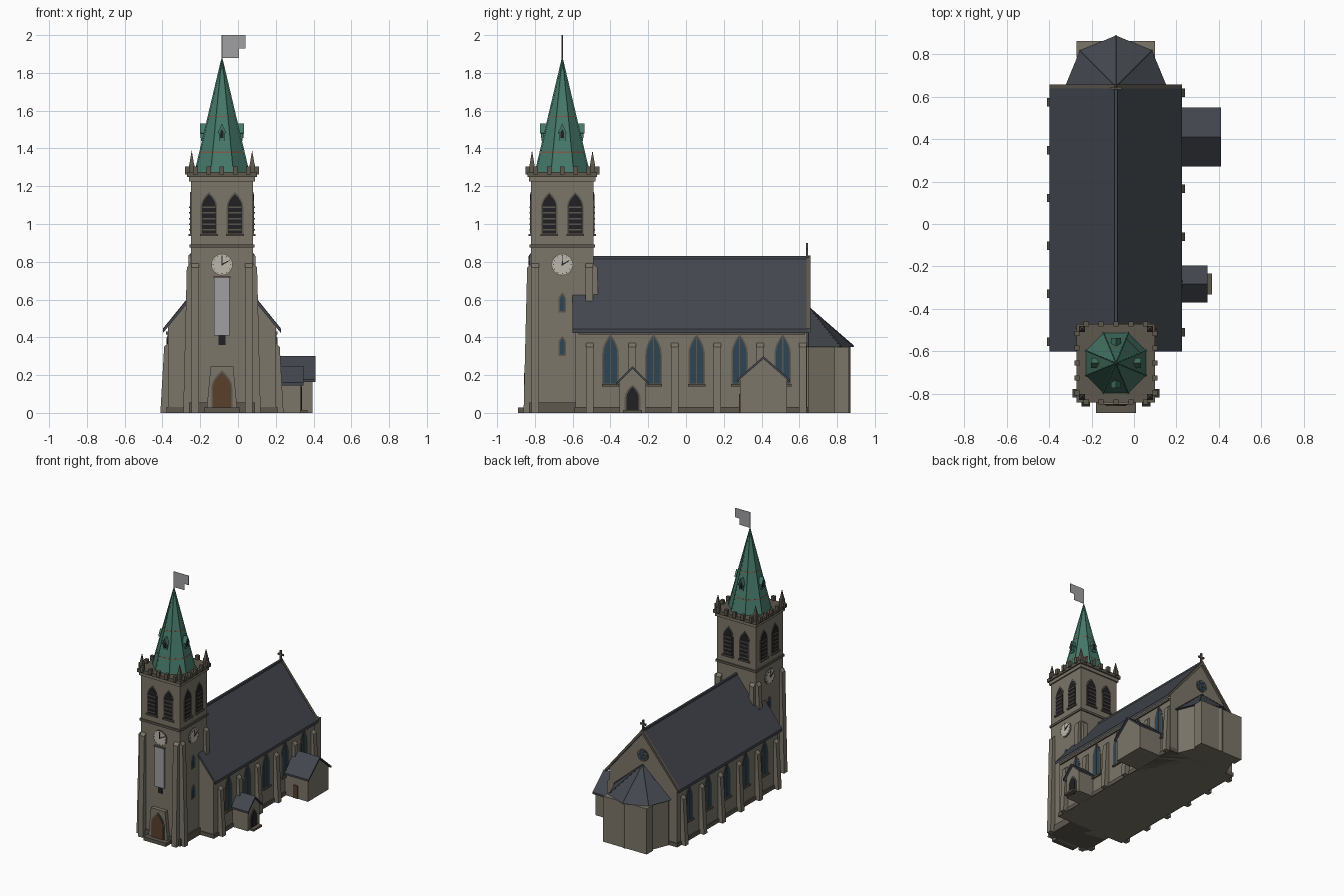
import bpy, bmesh
from math import pi, cos, sin, radians
from mathutils import Matrix, Vector

if "Cube" in bpy.data.objects:
    bpy.data.objects.remove(bpy.data.objects["Cube"])

CX, TY = -0.085, -0.655          # church axis, tower centre


def material(name, r, g, b):
    m = bpy.data.materials.new(name)
    m.diffuse_color = (r, g, b, 1)
    m.use_nodes = True
    m.node_tree.nodes["Principled BSDF"].inputs["Base Color"].default_value = m.diffuse_color
    return m


STONE = material("stone", .20, .18, .14)
TRIM = material("dark_stone", .11, .095, .075)
SLATE = material("slate", .055, .062, .075)
COPPER = material("copper", .06, .19, .14)
RED = material("red_band", .22, .09, .06)
GLASS = material("glass", .03, .06, .09)
DARK = material("dark", .015, .015, .018)
WOOD = material("wood", .10, .05, .025)
PALE = material("pale", .50, .48, .42)
GREY = material("grey", .35, .35, .36)


def finish(name, bm, mat):
    bmesh.ops.recalc_face_normals(bm, faces=bm.faces)
    me = bpy.data.meshes.new(name)
    bm.to_mesh(me)
    bm.free()
    me.materials.append(mat)
    ob = bpy.data.objects.new(name, me)
    bpy.context.collection.objects.link(ob)
    return ob


def frame(x, y, deg=0):
    """Local x runs along a wall, z up, -y outward; 0 front, 90 right, 180 back, -90 left."""
    return Matrix.Translation((x, y, 0)) @ Matrix.Rotation(radians(deg), 4, 'Z')


def prism(name, pts, w0, w1, M, mat):
    """Profile in (along, up), extruded outward from w0 to w1."""
    bm = bmesh.new()
    a = [bm.verts.new(M @ Vector((u, -w0, v))) for u, v in pts]
    b = [bm.verts.new(M @ Vector((u, -w1, v))) for u, v in pts]
    bm.faces.new(a)
    bm.faces.new(b[::-1])
    for i in range(len(pts)):
        j = (i + 1) % len(pts)
        bm.faces.new((a[i], a[j], b[j], b[i]))
    return finish(name, bm, mat)


def block(name, u0, u1, v0, v1, w0, w1, M, mat):
    return prism(name, [(u0, v0), (u1, v0), (u1, v1), (u0, v1)], w0, w1, M, mat)


def arch(h, z0, zs, z1, u=0, n=4):
    right = [(u + h * (1 - (i / n) ** 2), zs + (z1 - zs) * i / n) for i in range(n)]
    left = [(2 * u - a, b) for a, b in right[::-1]]
    return [(u - h, z0), (u + h, z0)] + right + [(u, z1)] + left


def disc(r, z, u=0, n=24):
    return [(u + r * cos(2 * pi * i / n), z + r * sin(2 * pi * i / n)) for i in range(n)]


def cone(name, r0, r1, z0, z1, n, x, y, mat, rot=0):
    bm = bmesh.new()
    M = Matrix.Translation((x, y, (z0 + z1) / 2)) @ Matrix.Rotation(rot, 4, 'Z')
    bmesh.ops.create_cone(bm, cap_ends=True, segments=n, radius1=r0, radius2=r1,
                          depth=z1 - z0, matrix=M)
    return finish(name, bm, mat)


def rod(name, p, q, r, mat, n=4):
    p, q = Vector(p), Vector(q)
    bm = bmesh.new()
    M = Matrix.Translation((p + q) / 2) @ (q - p).to_track_quat('Z', 'Y').to_matrix().to_4x4()
    bmesh.ops.create_cone(bm, cap_ends=True, segments=n, radius1=r, radius2=r,
                          depth=(q - p).length, matrix=M)
    return finish(name, bm, mat)


def gable_house(name, M, wall, over, eave, ridge, w0, w1, r0, r1, t, mat=SLATE):
    """Gabled walls plus a chevron roof; wall / over are half widths."""
    s = (ridge - eave) / over
    prism(name + "_walls", [(-wall, 0), (wall, 0), (wall, ridge - t - s * wall),
                            (0, ridge - t), (-wall, ridge - t - s * wall)], w0, w1, M, STONE)
    prism(name + "_roof", [(-over, eave), (0, ridge), (over, eave), (over, eave - t),
                           (0, ridge - t), (-over, eave - t)], r0, r1, M, mat)


def lancet(name, M, u, h, z0, zs, z1, w):
    prism(name + "_surround", arch(h + .008, z0 - .008, zs, z1 + .012, u), w - .01, w + .003, M, TRIM)
    prism(name + "_glass", arch(h, z0, zs, z1, u), w - .01, w + .005, M, GLASS)


# Nave body, roof, gable coping and ridge
axis = frame(CX, 0)
gable_house("nave", axis, .285, .312, .445, .825, -.64, .585, -.652, .60, .022)
prism("gable_coping", [(-.312, .447), (0, .832), (.312, .447), (.312, .425), (0, .80),
                       (-.312, .425)], -.658, -.638, axis, TRIM)
block("ridge_cap", -.008, .008, .815, .83, -.65, .5, axis, SLATE)
block("nave_plinth", -.293, .293, 0, .03, -.645, .59, axis, TRIM)

# Gable cross
block("cross_shaft", -.006, .006, .81, .90, -.646, -.634, axis, TRIM)
block("cross_arms", -.025, .025, .862, .874, -.646, -.634, axis, TRIM)

# Nave side windows and buttresses
for side, deg in (("right", 90), ("left", -90)):
    sgn = 1 if deg > 0 else -1
    off = 0 if deg > 0 else -.022
    M = frame(CX, 0, deg)
    for i in range(5):
        u = sgn * (-.40 + .228 * i + off)
        lancet(side + "_nave_window", M, u, .036, .155, .31, .405, .285)
        block(side + "_window_mullion", u - .003, u + .003, .155, .40, .28, .294, M, TRIM)
        block(side + "_window_sill", u - .046, u + .046, .14, .152, .28, .298, M, TRIM)
    for i in range(6):
        y = -.51 + .2255 * i + 2 * off
        B = frame(CX, y) @ Matrix.Scale(sgn, 4, (1, 0, 0))
        prism(side + "_buttress", [(.28, 0), (.326, 0), (.306, .35), (.28, .375)],
              -.02, .02, B, STONE)
    block(side + "_eave_band", -.60, .60, .415, .432, .28, .295, frame(CX, .03, deg), TRIM)

# Apse with half pyramid roof and back wall slab
cone("apse_walls", .222, .222, 0, .35, 8, CX, .648, STONE)
block("apse_end_wall", -.185, .185, 0, .35, -.862, -.785, axis, STONE)
cone("apse_roof", .24, 0, .35, .56, 8, CX, .648, SLATE)
for i in range(5):
    a = pi / 4 * i
    rod("apse_roof_rib", (CX + .24 * cos(a), .648 + .24 * sin(a), .352), (CX, .648, .56), .004, SLATE)

# Rose window in the back gable
back = frame(CX, 0, 180)
prism("rose_ring", disc(.045, .63), .63, .648, back, TRIM)
for i in range(6):
    a = pi / 3 * i
    prism("rose_petal", disc(.012, .63 + .028 * sin(a), .028 * cos(a), 10), .63, .651, back, GLASS)
prism("rose_centre", disc(.011, .63, 0, 10), .63, .651, back, GLASS)

# Side porch
P = frame(CX, -.283, 90)
gable_house("porch", P, .07, .088, .16, .247, .28, .415, .28, .432, .014)
prism("porch_surround", arch(.042, 0, .08, .15), .41, .42, P, TRIM)
prism("porch_doorway", arch(.032, 0, .08, .138), .41, .423, P, DARK)
block("porch_step", -.05, .05, 0, .015, .41, .452, P, TRIM)

# Sacristy
gable_house("sacristy", frame(CX, .41, 90), .125, .14, .178, .30, .28, .48, .28, .495, .014)
block("sacristy_door", .27, .31, 0, .10, -.29, -.281, frame(0, 0), WOOD)

# Tower shaft
T0 = frame(CX, TY)
block("tower_shaft", -.165, .165, 0, 1.25, -.165, .165, T0, STONE)
block("tower_plinth", -.175, .175, 0, .055, -.175, .175, T0, TRIM)
block("string_course", -.173, .173, .875, .892, -.173, .173, T0, TRIM)
block("cornice_lower", -.175, .175, 1.225, 1.25, -.175, .175, T0, STONE)
block("cornice", -.185, .185, 1.25, 1.275, -.185, .185, T0, TRIM)

# Repeated details on the four tower faces
for side, deg in (("front", 0), ("right", 90), ("back", 180), ("left", -90)):
    M = frame(CX, TY, deg)
    for s in (-1, 1):
        # corner buttress
        B = M @ Matrix.Rotation(pi / 2, 4, 'Z')
        prism("tower_buttress", [(-.16, 0), (-.205, 0), (-.186, .77), (-.165, .79)][::-1],
              s * .142 - .02, s * .142 + .02, M @ Matrix.Rotation(-pi / 2, 4, 'Z')
              @ Matrix.Scale(-1, 4, (1, 0, 0)), STONE)
        # louvred belfry opening
        u = s * .069
        prism("belfry_surround", arch(.044, .945, 1.09, 1.17, u), .16, .168, M, TRIM)
        prism("belfry_opening", arch(.037, .95, 1.09, 1.158, u), .16, .170, M, DARK)
        block("belfry_sill", u - .047, u + .047, .937, .948, .16, .178, M, TRIM)
        for k in range(5):
            z = .965 + .03 * k
            block("belfry_louvre", u - .034, u + .034, z, z + .008, .16, .174, M, TRIM)
    # merlons
    for k in range(5):
        u = -.14 + .07 * k
        block("merlon", u - .012, u + .012, 1.262, 1.305, .172, .196, M, TRIM)
    # spire dormer
    prism("dormer", [(-.016, 1.44), (.016, 1.44), (.016, 1.49), (0, 1.525), (-.016, 1.49)],
          .04, .11, M, COPPER)
    prism("dormer_roof", [(-.023, 1.482), (0, 1.532), (.023, 1.482), (.019, 1.478),
                          (0, 1.52), (-.019, 1.478)], .04, .117, M, COPPER)
    prism("dormer_window", arch(.009, 1.455, 1.48, 1.502), .1, .113, M, DARK)
    if side == "back":
        continue
    # clock
    prism("clock_rim", disc(.058, .785), .16, .170, M, TRIM)
    prism("clock_dial", disc(.054, .785), .16, .174, M, PALE)
    for k in range(12):
        a = pi / 6 * k
        prism("clock_mark", disc(.003, .785 + .047 * sin(a), .047 * cos(a), 4), .17, .176, M, DARK)
    prism("minute_hand", [(-.003, .78), (.003, .78), (.002, .83), (-.002, .83)], .17, .178, M, DARK)
    prism("hour_hand", [(-.002, .788), (.002, .782), (.036, .803), (.034, .807)], .17, .178, M, DARK)
    if side != "front":
        for z in (.54, .31):
            lancet("tower_slit", M, 0, .013, z, z + .055, z + .085, .165)

# Corner pinnacles
for sx in (-1, 1):
    for sy in (-1, 1):
        x, y = CX + sx * .16, TY + sy * .16
        block("pinnacle_base", -.014, .014, 1.27, 1.315, -.014, .014, frame(x, y), TRIM)
        cone("pinnacle_tip", .018, 0, 1.315, 1.39, 4, x, y, TRIM, pi / 4)

# Spire with ribs and bands
R, ZB, ZT = .153, 1.272, 1.87
cone("spire", R, 0, ZB, ZT, 8, CX, TY, COPPER, pi / 8)
for i in range(8):
    a = pi / 8 + pi / 4 * i
    rod("spire_rib", (CX + R * cos(a), TY + R * sin(a), ZB), (CX, TY, ZT), .005, COPPER)
for z in (1.38, 1.57):
    r = R * (ZT - z) / (ZT - ZB) + .002
    cone("spire_band", r, r - .0015, z - .003, z + .003, 8, CX, TY, RED, pi / 8)

# Flag on its pole
rod("flag_pole", (CX, TY, 1.85), (CX, TY, 2.0), .003, GREY, 6)
prism("flag", [(0, 1.88), (.09, 1.88), (.09, 1.928), (.125, 1.928), (.125, 2.0), (0, 2.0)],
      -.001, .001, T0, GREY)

# Front entrance, steps, panel and small window
prism("door_surround", [(-.083, 0), (.083, 0), (.06, .245), (-.06, .245)], .16, .195, T0, STONE)
prism("door_trim", arch(.056, .02, .13, .225), .16, .199, T0, TRIM)
prism("front_door", arch(.048, .02, .13, .212), .16, .202, T0, WOOD)
block("front_step", -.095, .095, 0, .028, .16, .235, T0, TRIM)
block("front_panel", -.041, .041, .41, .715, .16, .180, T0, GREY)
block("panel_bracket", -.044, .044, .713, .722, .16, .184, T0, TRIM)
block("front_small_window", -.018, .018, .36, .41, .16, .169, T0, DARK)
